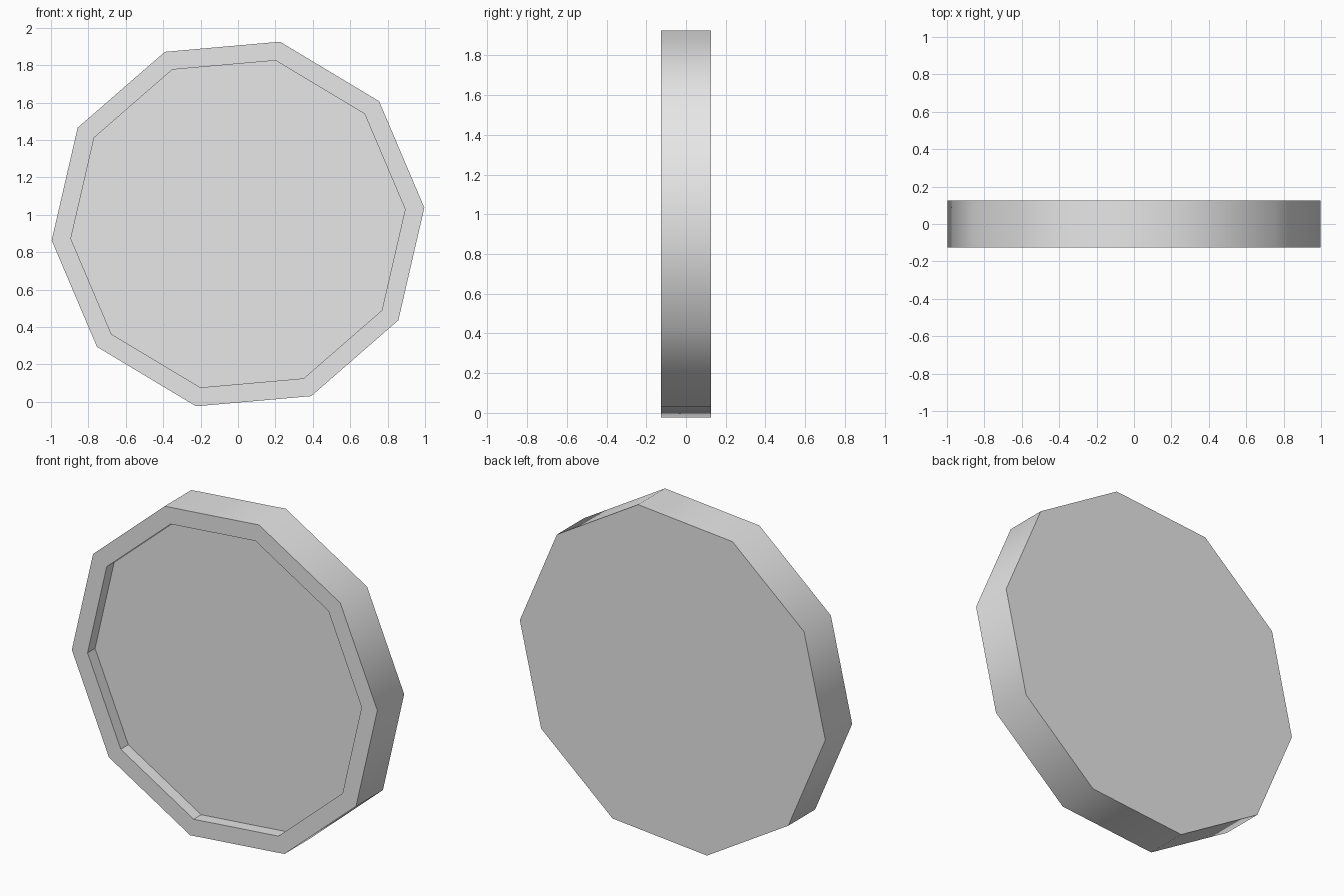
import bpy
import bmesh
from math import radians
from mathutils import Matrix

cube = bpy.data.objects.get("Cube")
if cube:
    bpy.data.objects.remove(cube, do_unlink=True)

SIDES = 10
THICKNESS = 0.25
INNER_RADIUS = 0.897
RECESS = 0.07
CENTRE_Z = 0.951  # apothem of the unit decagon

# Single grey material
grey = bpy.data.materials.new("light_grey")
grey.use_nodes = True
colour = (0.8, 0.8, 0.8, 1)
grey.diffuse_color = colour
grey.node_tree.nodes["Principled BSDF"].inputs["Base Color"].default_value = colour

# Ten-sided disc lying along y, smooth around its outer band only
bm = bmesh.new()
bmesh.ops.create_cone(bm, cap_ends=True, segments=SIDES, radius1=1, radius2=1,
                      depth=THICKNESS)
bmesh.ops.rotate(bm, verts=bm.verts, cent=(0, 0, 0),
                 matrix=Matrix.Rotation(radians(90), 3, "X"))
# Put a corner on the x axis so that top and bottom are flat
corner = max(bm.verts, key=lambda v: v.co.x).co
turn = corner.angle((1, 0, corner.y)) if abs(corner.z) > 0.001 else 0
bmesh.ops.rotate(bm, verts=bm.verts, cent=(0, 0, 0),
                 matrix=Matrix.Rotation(turn, 3, "Y"))
bmesh.ops.translate(bm, verts=bm.verts, vec=(0, 0, CENTRE_Z))
bm.normal_update()
for face in bm.faces:
    face.smooth = abs(face.normal.y) < 0.5

# Shallow recess in the front, leaving a raised rim
front = min(bm.faces, key=lambda f: f.normal.y)
floor = bmesh.ops.extrude_discrete_faces(bm, faces=[front])["faces"][0]
for vert in floor.verts:
    vert.co.x *= INNER_RADIUS
    vert.co.z = CENTRE_Z + (vert.co.z - CENTRE_Z) * INNER_RADIUS
floor = bmesh.ops.extrude_discrete_faces(bm, faces=[floor])["faces"][0]
bmesh.ops.translate(bm, verts=floor.verts, vec=(0, RECESS, 0))
for edge in bm.edges:
    if len(edge.link_faces) == 2 and edge.link_faces[0].smooth != edge.link_faces[1].smooth:
        edge.smooth = False

mesh = bpy.data.meshes.new("recessed_disc")
bm.to_mesh(mesh)
bm.free()
mesh.materials.append(grey)
disc = bpy.data.objects.new("recessed_disc", mesh)
bpy.context.collection.objects.link(disc)
